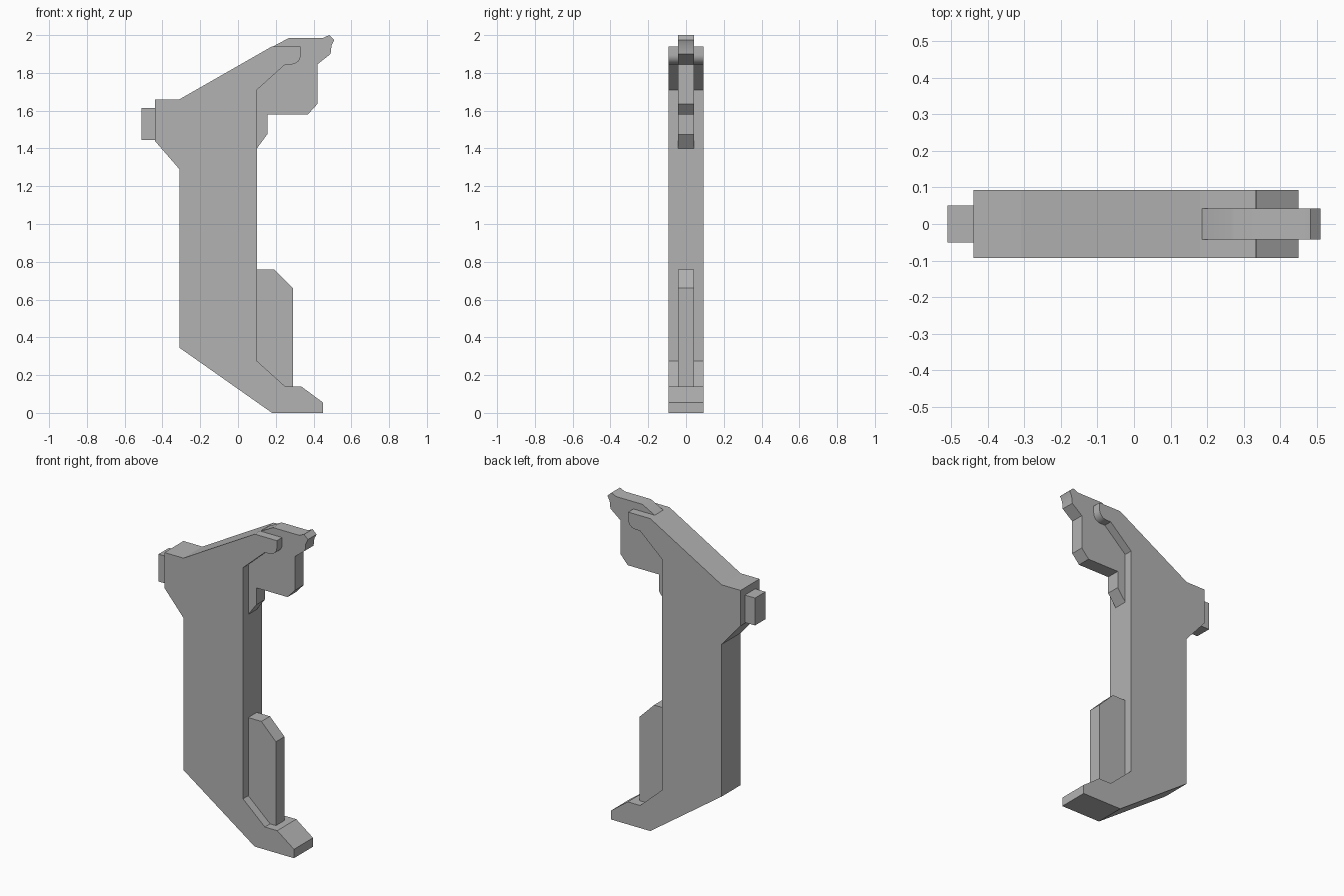
import bpy, bmesh, math

cube = bpy.data.objects.get("Cube")
if cube:
    bpy.data.objects.remove(cube, do_unlink=True)

GREY = (0.45, 0.45, 0.45, 1)
grey = bpy.data.materials.new("plain grey")
grey.use_nodes = True
grey.diffuse_color = GREY
grey.node_tree.nodes["Principled BSDF"].inputs["Base Color"].default_value = GREY


def slab(name, profile, half):
    """Extrude an x-z profile symmetrically along y."""
    bm = bmesh.new()
    face = bm.faces.new([bm.verts.new((x, -half, z)) for x, z in profile])
    ext = bmesh.ops.extrude_face_region(bm, geom=[face])
    moved = [v for v in ext["geom"] if isinstance(v, bmesh.types.BMVert)]
    bmesh.ops.translate(bm, verts=moved, vec=(0, 2 * half, 0))
    bmesh.ops.recalc_face_normals(bm, faces=bm.faces)
    mesh = bpy.data.meshes.new(name)
    bm.to_mesh(mesh)
    bm.free()
    mesh.materials.append(grey)
    obj = bpy.data.objects.new(name, mesh)
    bpy.context.collection.objects.link(obj)
    bpy.ops.object.select_all(action="DESELECT")
    obj.select_set(True)
    bpy.context.view_layer.objects.active = obj
    bpy.ops.object.shade_smooth_by_angle(angle=math.radians(25))
    return obj


def arc(cx, cz, r, start, end, steps=8):
    angles = [math.radians(start + (end - start) * i / steps) for i in range(steps + 1)]
    return [(cx + r * math.cos(a), cz + r * math.sin(a)) for a in angles]


# Main body: sloped foot, straight column, rounded hook lip and rear shoulder
foot = [(-0.31, 0.345), (0.18, 0), (0.45, 0), (0.45, 0.055),
        (0.335, 0.14), (0.25, 0.14), (0.1, 0.275)]
head = [(0.1, 1.71), (0.25, 1.845)] + arc(0.282, 1.895, 0.05, -90, 0)
shoulder = [(0.332, 1.94), (0.18, 1.94), (-0.31, 1.66),
            (-0.44, 1.66), (-0.44, 1.44), (-0.31, 1.29)]
slab("body", foot + head + shoulder, 0.0935)

# Upper centre fin with a small beak at the tip
slab("upper_fin", [
    (0.05, 1.4), (0.1, 1.4), (0.155, 1.475), (0.155, 1.58), (0.37, 1.58),
    (0.42, 1.635), (0.42, 1.845), (0.49, 1.9), (0.495, 1.945), (0.51, 1.975),
    (0.483, 2.0), (0.45, 1.985), (0.27, 1.985), (0.18, 1.937), (0.05, 1.8)], 0.042)

# Lower centre fin above the foot
slab("lower_fin", [(0.05, 0.25), (0.24, 0.1), (0.29, 0.1), (0.29, 0.66),
                   (0.19, 0.76), (0.05, 0.76)], 0.042)

# Rear peg
slab("rear_peg", [(-0.51, 1.445), (-0.4, 1.445), (-0.4, 1.615), (-0.51, 1.615)], 0.051)
